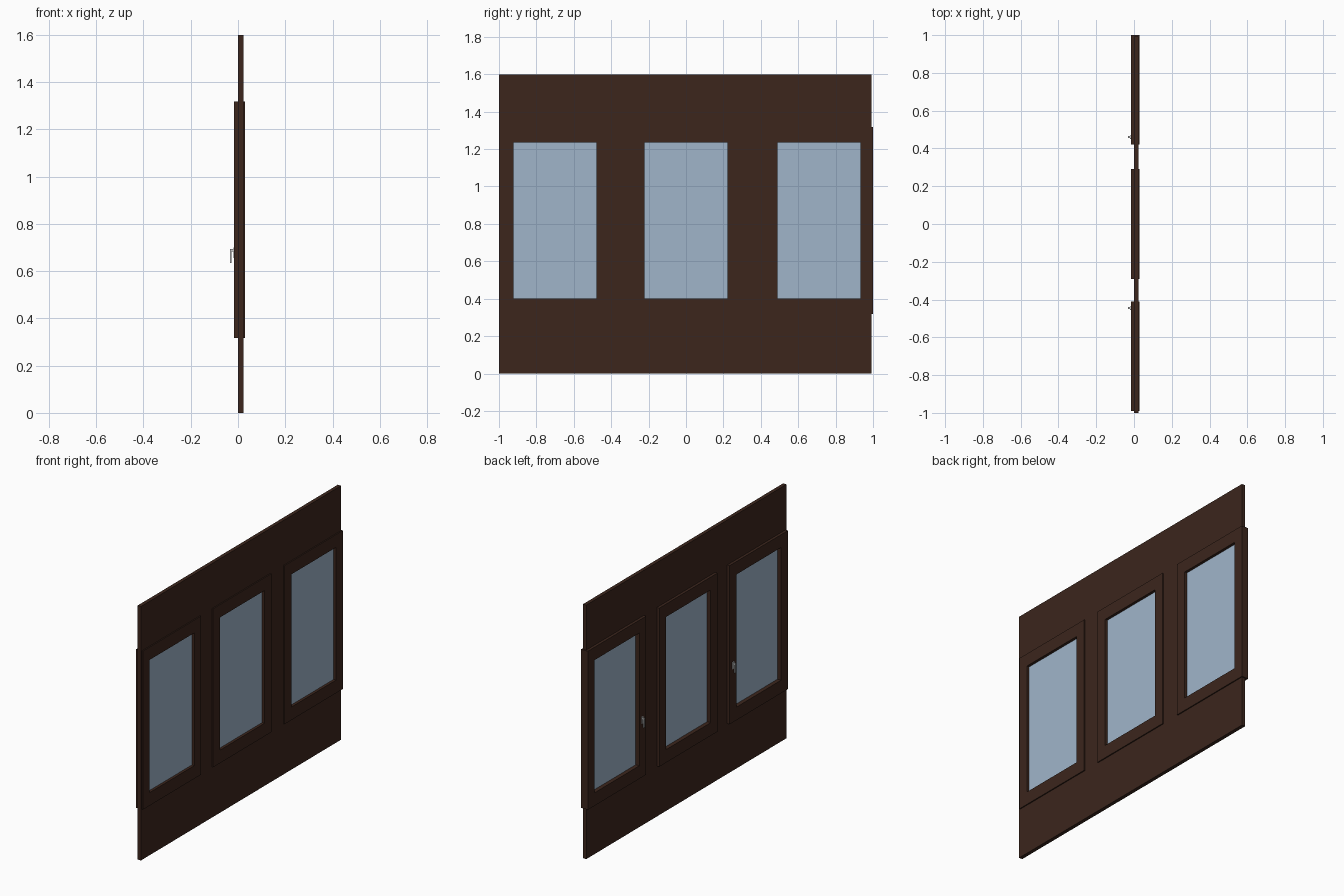
import bpy, bmesh
from mathutils import Vector

if "Cube" in bpy.data.objects:
    bpy.data.objects.remove(bpy.data.objects["Cube"])


def material(name, rgb):
    m = bpy.data.materials.new(name)
    m.diffuse_color = (*rgb, 1)
    m.use_nodes = True
    m.node_tree.nodes["Principled BSDF"].inputs["Base Color"].default_value = m.diffuse_color
    return m


WOOD = material("dark_wood", (0.045, 0.019, 0.012))
GLASS = material("glass", (0.35, 0.46, 0.59))


def finish(bm, name, mat=None):
    bmesh.ops.recalc_face_normals(bm, faces=bm.faces[:])
    me = bpy.data.meshes.new(name)
    bm.to_mesh(me)
    bm.free()
    ob = bpy.data.objects.new(name, me)
    bpy.context.collection.objects.link(ob)
    if mat:
        me.materials.append(mat)
    return ob


def pierced_slab(name, ys, zs, holes, x0, x1, mat):
    """Slab in the YZ plane from a grid of cuts, leaving out the hole cells."""
    bm = bmesh.new()
    v = [[bm.verts.new((x0, y, z)) for z in zs] for y in ys]
    for i in range(len(ys) - 1):
        for j in range(len(zs) - 1):
            if (i, j) not in holes:
                bm.faces.new((v[i][j], v[i + 1][j], v[i + 1][j + 1], v[i][j + 1]))
    ext = bmesh.ops.extrude_face_region(bm, geom=bm.faces[:], use_keep_orig=True)
    moved = [g for g in ext["geom"] if isinstance(g, bmesh.types.BMVert)]
    bmesh.ops.translate(bm, verts=moved, vec=(x1 - x0, 0, 0))
    return finish(bm, name, mat)


def add_box(bm, lo, hi):
    lo, hi = Vector(lo), Vector(hi)
    r = bmesh.ops.create_cube(bm, size=1)
    bmesh.ops.scale(bm, vec=hi - lo, verts=r["verts"])
    bmesh.ops.translate(bm, vec=(lo + hi) / 2, verts=r["verts"])


CENTRES = (-0.70, 0.0, 0.711)
GW, FW = 0.222, 0.29            # half widths of glass and frame
GZ0, GZ1, FZ0, FZ1 = 0.40, 1.236, 0.318, 1.317

# Wall panel with three openings
ys = [-1.0] + [c + s * GW for c in CENTRES for s in (-1, 1)] + [0.993]
pierced_slab("wall_panel", ys, [0, GZ0, GZ1, 1.6],
             {(1, 1), (3, 1), (5, 1)}, 0.0, 0.023, WOOD)

# Window frames and panes
for c, side in zip(CENTRES, ("left", "middle", "right")):
    pierced_slab("frame_" + side, [c - FW, c - GW, c + GW, c + FW],
                 [FZ0, GZ0, GZ1, FZ1], {(1, 1)}, -0.017, 0.03, WOOD)
    bm = bmesh.new()
    add_box(bm, (0.008, c - GW, GZ0), (0.013, c + GW, GZ1))
    finish(bm, "pane_" + side, GLASS)

# Handles on the inner stiles of the outer windows
for y, side in ((-0.445, "left"), (0.46, "right")):
    bm = bmesh.new()
    add_box(bm, (-0.020, y - 0.009, 0.655), (-0.017, y + 0.009, 0.700))
    add_box(bm, (-0.033, y - 0.005, 0.683), (-0.020, y + 0.005, 0.693))
    add_box(bm, (-0.033, y - 0.005, 0.634), (-0.027, y + 0.005, 0.683))
    finish(bm, "handle_" + side)
